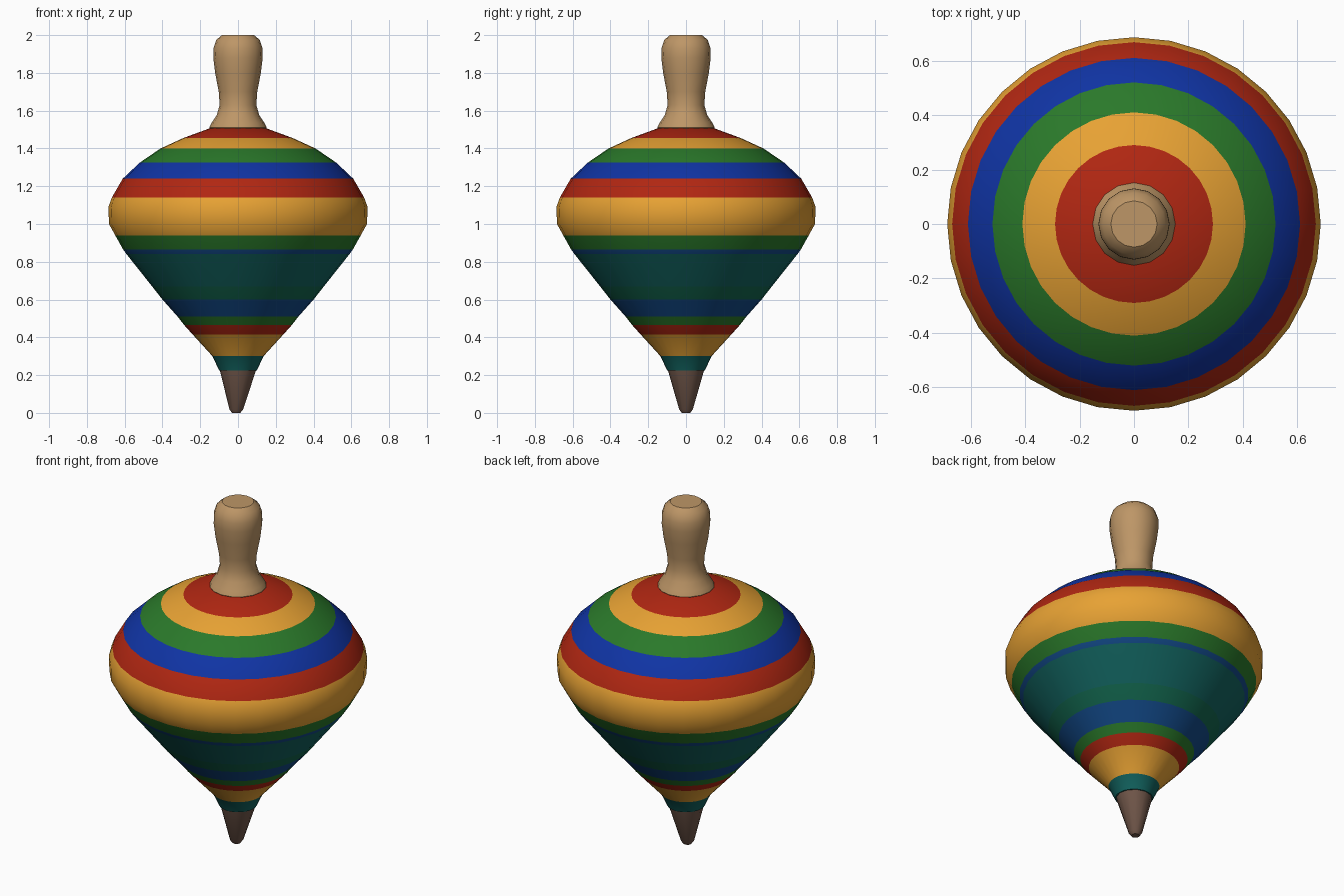
import bpy
import math

cube = bpy.data.objects.get("Cube")
if cube:
    bpy.data.objects.remove(cube, do_unlink=True)


def material(name, rgb):
    m = bpy.data.materials.new(name)
    m.use_nodes = True
    m.diffuse_color = (*rgb, 1)
    bsdf = m.node_tree.nodes["Principled BSDF"]
    bsdf.inputs["Base Color"].default_value = (*rgb, 1)
    bsdf.inputs["Roughness"].default_value = 0.6
    return m


MATS = {
    "orange": material("orange", (0.80, 0.36, 0.034)),
    "red": material("red", (0.44, 0.02, 0.006)),
    "green": material("green", (0.023, 0.19, 0.023)),
    "blue": material("blue", (0.005, 0.034, 0.37)),
    "teal": material("teal", (0.006, 0.125, 0.115)),
    "sea_green": material("sea_green", (0.006, 0.13, 0.075)),
    "dusk_blue": material("dusk_blue", (0.006, 0.065, 0.24)),
    "pale_wood": material("pale_wood", (0.51, 0.305, 0.135)),
    "brown_wood": material("brown_wood", (0.165, 0.095, 0.068)),
}


def turned(name, profile, sides, colours, shift=(0, 0)):
    """Revolve (radius, z) points; shift leans the bottom ring sideways.
    colours holds one name per ring of faces, or a single name."""
    verts, faces, slots = [], [], []
    names = [colours] if isinstance(colours, str) else colours
    used = list(dict.fromkeys(names))
    z0, z1 = profile[0][1], profile[-1][1]
    for r, z in profile:
        lean = (z1 - z) / (z1 - z0)
        for i in range(sides):
            a = math.tau * i / sides
            verts.append((r * math.cos(a) + shift[0] * lean,
                          r * math.sin(a) + shift[1] * lean, z))
    for k in range(len(profile) - 1):
        for i in range(sides):
            j = (i + 1) % sides
            a, b = k * sides, (k + 1) * sides
            faces.append((a + i, a + j, b + j, b + i))
            slots.append(used.index(names[k % len(names)]))
    # End caps
    last = (len(profile) - 1) * sides
    faces.append(tuple(reversed(range(sides))))
    faces.append(tuple(range(last, last + sides)))
    slots += [slots[0], slots[-1]]

    mesh = bpy.data.meshes.new(name)
    mesh.from_pydata(verts, [], faces)
    for n in used:
        mesh.materials.append(MATS[n])
    mesh.polygons.foreach_set("material_index", slots)
    mesh.update()
    obj = bpy.data.objects.new(name, mesh)
    bpy.context.collection.objects.link(obj)
    bpy.ops.object.select_all(action="DESELECT")
    obj.select_set(True)
    bpy.context.view_layer.objects.active = obj
    bpy.ops.object.shade_smooth_by_angle(angle=math.radians(40))
    return obj


# Painted body: each entry is the ring's radius, height and the band above it
body = [
    (0.10, 0.225, "teal"), (0.135, 0.30, "orange"), (0.24, 0.415, "red"),
    (0.285, 0.465, "green"), (0.32, 0.51, "dusk_blue"),
    (0.40, 0.60, "sea_green"), (0.455, 0.67, "teal"),
    (0.59, 0.84, "dusk_blue"), (0.608, 0.865, "green"),
    (0.65, 0.94, "orange"), (0.683, 1.0, "orange"), (0.686, 1.09, "orange"),
    (0.668, 1.14, "red"), (0.61, 1.24, "blue"), (0.52, 1.325, "green"),
    (0.41, 1.40, "orange"), (0.29, 1.455, "red"), (0.14, 1.51, "red"),
]
turned("striped_body", [(r, z) for r, z, _ in body], 32,
       [c for _, _, c in body[:-1]])

# Turned handle with a flared foot and a rounded knob
turned("handle", [(0.14, 1.49), (0.152, 1.51), (0.14, 1.535), (0.113, 1.575),
                  (0.097, 1.63), (0.102, 1.70), (0.121, 1.80), (0.131, 1.88),
                  (0.13, 1.93), (0.115, 1.975), (0.085, 2.0)],
       16, "pale_wood")

# Spinning point
turned("spinning_tip", [(0.022, 0.0), (0.036, 0.018), (0.097, 0.23)],
       12, "brown_wood", shift=(-0.01, 0.0))
